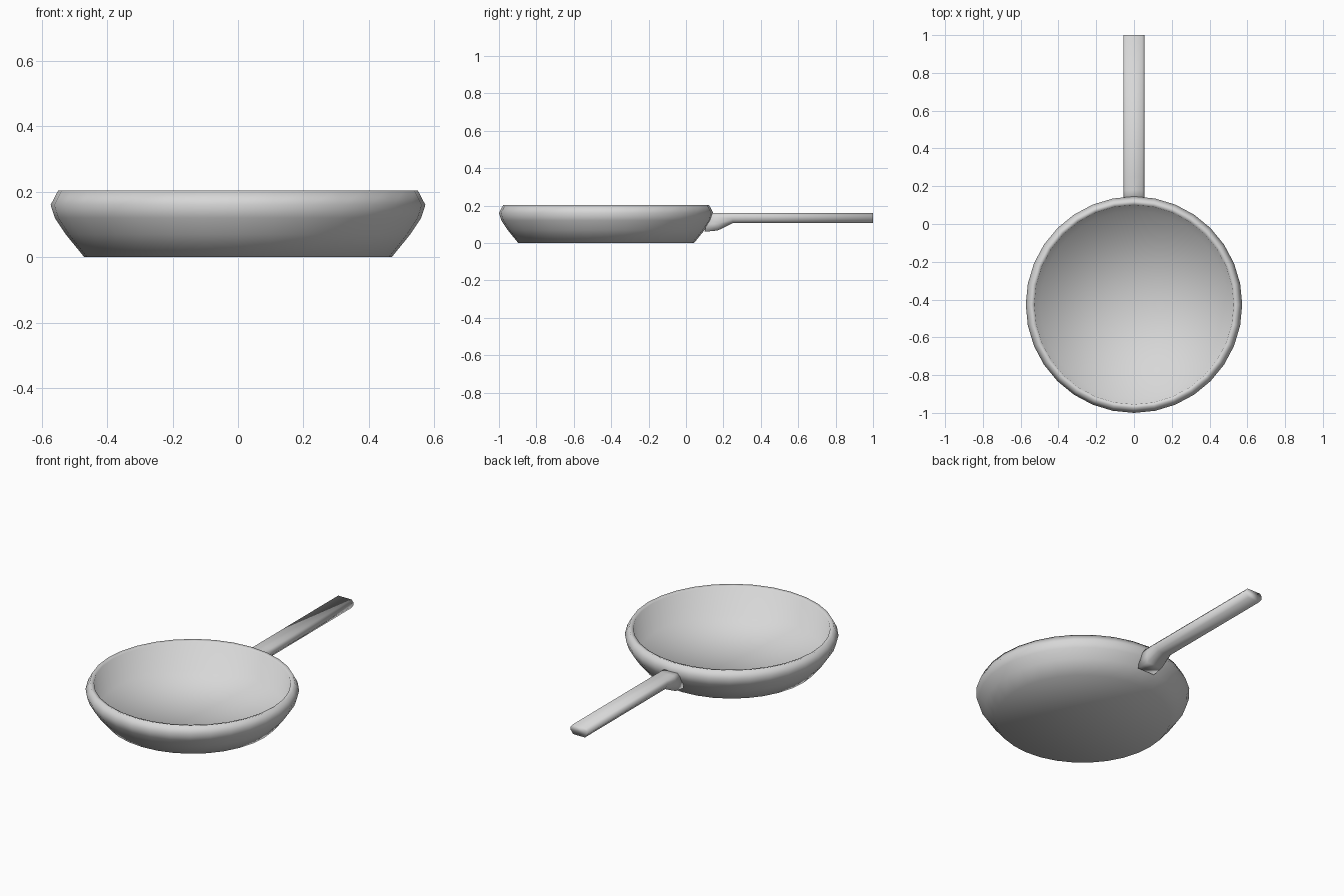
import bpy
import bmesh
from math import pi

old = bpy.data.objects.get("Cube")
if old:
    bpy.data.objects.remove(old, do_unlink=True)

metal = bpy.data.materials.new("grey metal")
metal.use_nodes = True
grey = (0.68, 0.68, 0.68, 1)
metal.diffuse_color = grey
metal.node_tree.nodes["Principled BSDF"].inputs["Base Color"].default_value = grey


def finish(bm, name):
    bmesh.ops.recalc_face_normals(bm, faces=bm.faces)
    mesh = bpy.data.meshes.new(name)
    bm.to_mesh(mesh)
    bm.free()
    obj = bpy.data.objects.new(name, mesh)
    bpy.context.collection.objects.link(obj)
    mesh.materials.append(metal)
    mesh.shade_smooth()
    return obj


# Pan body: outer wall, rim, steep inner wall and flat floor turned around the vertical axis
profile = [(0, 0), (0.47, 0), (0.527, 0.07), (0.56, 0.12), (0.573, 0.16), (0.55, 0.204),
           (0.528, 0.198), (0.497, 0.045), (0, 0.045)]
bm = bmesh.new()
verts = [bm.verts.new((r, 0, z)) for r, z in profile]
edges = [bm.edges.new(pair) for pair in zip(verts, verts[1:])]
bmesh.ops.spin(bm, geom=verts + edges, cent=(0, 0, 0), axis=(0, 0, 1),
               angle=2 * pi, steps=32, use_duplicate=False)
bmesh.ops.remove_doubles(bm, verts=bm.verts, dist=0.0001)
body = finish(bm, "pan_body")
body.location.y = -0.427

# Handle: chamfered section lofted along its length, deeper and squarer at the pan
# y at top, y at bottom, top height, bottom height, half width of underside
stations = [(0.12, 0.1, 0.16, 0.06, 0.055), (0.18, 0.17, 0.16, 0.067, 0.05),
            (0.25, 0.25, 0.16, 0.106, 0.038), (1, 1, 0.16, 0.106, 0.038)]
bm = bmesh.new()
rings = []
for y_top, y_low, top, low, under in stations:
    section = [(-0.044, 1), (0.044, 1), (0.055, 0.75), (0.055, 0.4),
               (under, 0), (-under, 0), (-0.055, 0.4), (-0.055, 0.75)]
    rings.append([bm.verts.new((x, y_low + (y_top - y_low) * t, low + (top - low) * t))
                  for x, t in section])
for a, b in zip(rings, rings[1:]):
    for i in range(len(section)):
        j = (i + 1) % len(section)
        bm.faces.new((a[i], a[j], b[j], b[i]))
bm.faces.new(rings[0])
bm.faces.new(rings[-1])
finish(bm, "handle")
